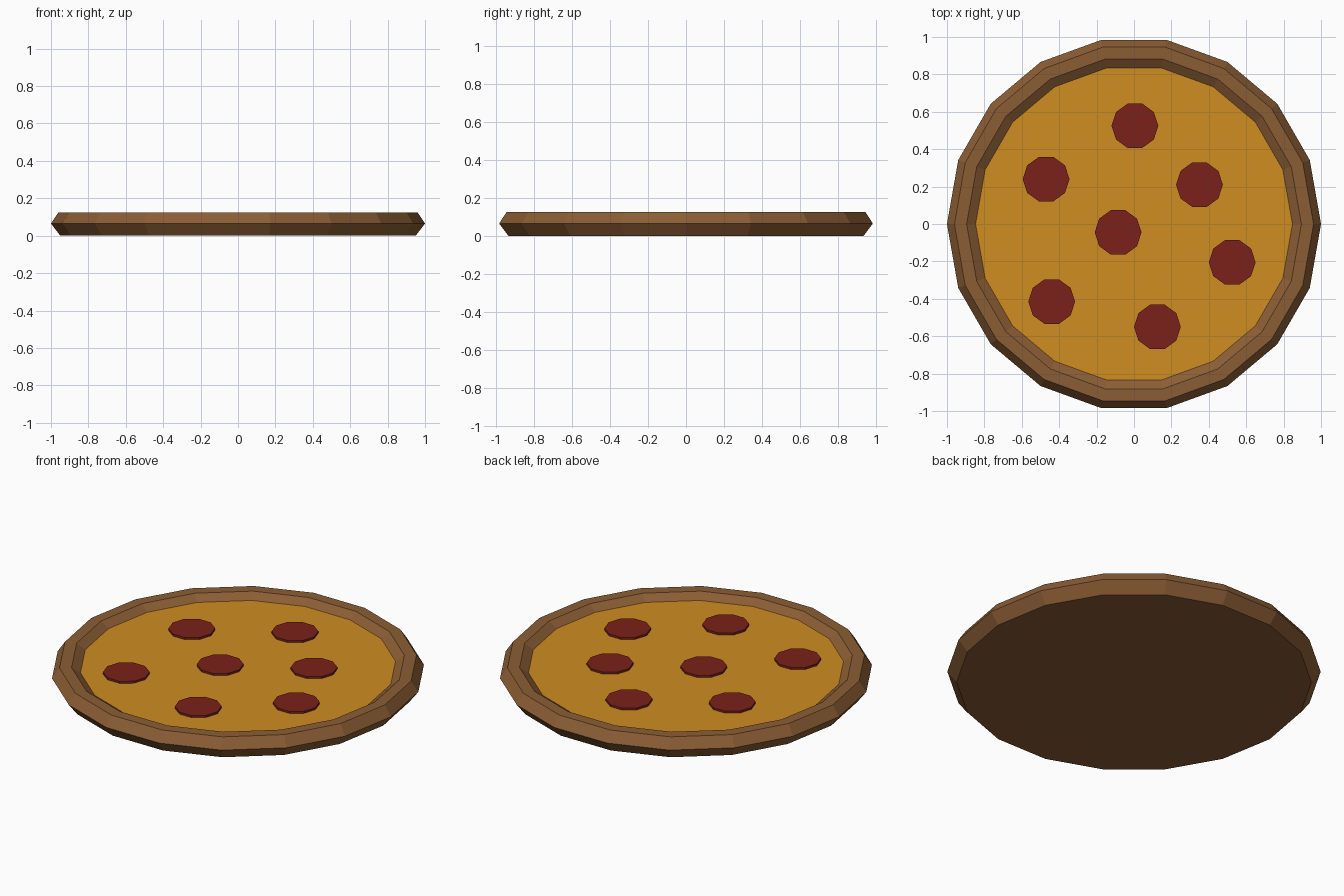
import bpy, bmesh
from math import cos, sin, tau

if "Cube" in bpy.data.objects:
    bpy.data.objects.remove(bpy.data.objects["Cube"])

CHEESE_Z = 0.092


def material(name, rgb):
    m = bpy.data.materials.new(name)
    m.diffuse_color = (*rgb, 1)
    m.use_nodes = True
    m.node_tree.nodes["Principled BSDF"].inputs["Base Color"].default_value = m.diffuse_color
    return m


def lathe(name, profile, sides, mat, cap_start=False, cap_end=False, loc=(0, 0, 0)):
    """Revolve (radius, z) points, listed from the bottom outwards and up."""
    bm = bmesh.new()
    rings = [[bm.verts.new((r * cos(tau * i / sides), r * sin(tau * i / sides), z))
              for i in range(sides)] for r, z in profile]
    for a, b in zip(rings, rings[1:]):
        for i in range(sides):
            j = (i + 1) % sides
            bm.faces.new((a[i], a[j], b[j], b[i]))
    if cap_start:
        bm.faces.new(rings[0][::-1])
    if cap_end:
        bm.faces.new(rings[-1])
    mesh = bpy.data.meshes.new(name)
    bm.to_mesh(mesh)
    bm.free()
    mesh.materials.append(mat)
    ob = bpy.data.objects.new(name, mesh)
    ob.location = loc
    bpy.context.collection.objects.link(ob)
    return ob


crust_mat = material("crust", (0.26, 0.11, 0.035))
cheese_mat = material("cheese", (0.62, 0.27, 0.015))
meat_mat = material("pepperoni", (0.2, 0.015, 0.01))

# Crust: flat base, bevelled rim and sloping inner wall
lathe("crust", [(0.95, 0), (1.0, 0.065), (0.96, 0.125), (0.895, 0.125), (0.847, CHEESE_Z)],
      18, crust_mat, cap_start=True)

# Cheese: flat filling that meets the inner wall
lathe("cheese", [(0.847, CHEESE_Z)], 18, cheese_mat, cap_end=True)

# Pepperoni: thin ten-sided slices lying on the cheese
spots = [(0.005, 0.525), (-0.47, 0.24), (0.35, 0.21), (-0.085, -0.045),
         (0.525, -0.205), (-0.44, -0.415), (0.125, -0.55)]
for n, (x, y) in enumerate(spots, 1):
    lathe(f"pepperoni_{n}", [(0.125, 0), (0.125, 0.012)], 10, meat_mat,
          cap_end=True, loc=(x, y, CHEESE_Z))
